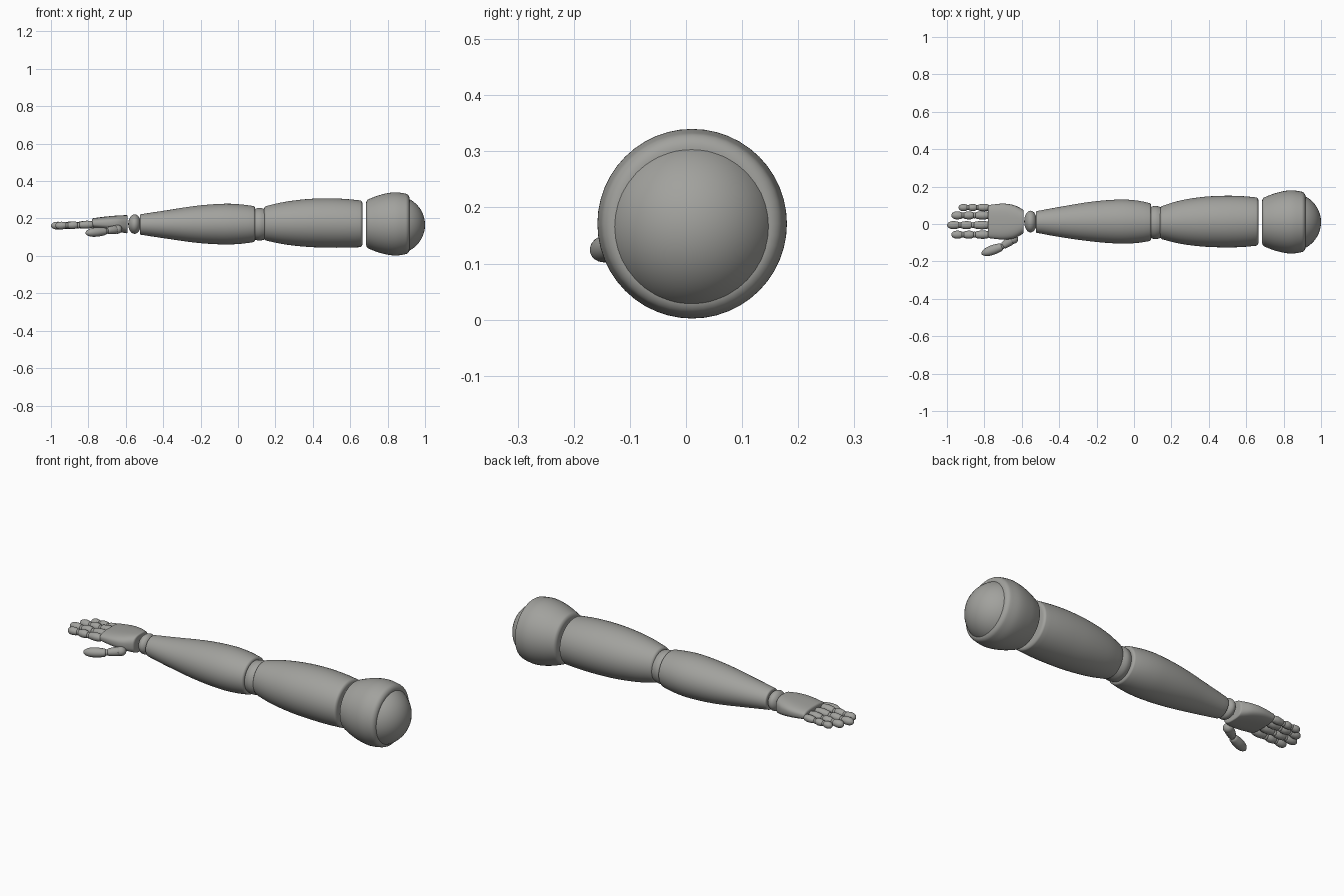
import bpy
import math
from mathutils import Vector

if "Cube" in bpy.data.objects:
    bpy.data.objects.remove(bpy.data.objects["Cube"])

grey = bpy.data.materials.new("warm grey")
grey.use_nodes = True
GREY = (0.36, 0.36, 0.34, 1)
grey.diffuse_color = GREY
grey.node_tree.nodes["Principled BSDF"].inputs["Base Color"].default_value = GREY


def station_at(stations, x):
    """Smoothly blend stations (x, centre y, centre z, radius y, radius z)."""
    last = len(stations) - 1
    i = 0
    while i < last - 1 and x > stations[i + 1][0]:
        i += 1
    a, b = stations[i], stations[i + 1]
    before, after = stations[max(i - 1, 0)], stations[min(i + 2, last)]
    h = b[0] - a[0]
    t = (x - a[0]) / h
    out = []
    for k in range(1, 5):
        ma = (b[k] - before[k]) / (b[0] - before[0]) * h
        mb = (after[k] - a[k]) / (after[0] - a[0]) * h
        out.append(a[k] * (1 + 2 * t) * (1 - t) ** 2 + ma * t * (1 - t) ** 2
                   + b[k] * t * t * (3 - 2 * t) - mb * t * t * (1 - t))
    return out


def loft(name, stations, start_round=(0.01, 0.01), end_round=(0.01, 0.01),
         power=2, sides=48, slices=20):
    """Skin oval rings along x; each end is rounded by (length, inset)."""
    x0, x1 = stations[0][0], stations[-1][0]
    steps = 6
    rings = []
    for i in range(steps):
        a = i / steps * math.pi / 2
        rings.append((x0 + start_round[0] * (1 - math.cos(a)),
                      start_round[1] * (1 - math.sin(a))))
    lo, hi = x0 + start_round[0], x1 - end_round[0]
    rings += [(lo + (hi - lo) * i / slices, 0) for i in range(slices + 1)]
    for i in range(1, steps + 1):
        a = i / steps * math.pi / 2
        rings.append((hi + end_round[0] * math.sin(a),
                      end_round[1] * (1 - math.cos(a))))
    verts = []
    for x, inset in rings:
        cy, cz, ry, rz = station_at(stations, x)
        for j in range(sides):
            a = 2 * math.pi * j / sides
            c, s = math.cos(a), math.sin(a)
            verts.append((x,
                          cy + max(ry - inset, 0.001) * math.copysign(abs(c) ** (2 / power), c),
                          cz + max(rz - inset, 0.001) * math.copysign(abs(s) ** (2 / power), s)))
    faces = [(i * sides + j, i * sides + (j + 1) % sides,
              (i + 1) * sides + (j + 1) % sides, (i + 1) * sides + j)
             for i in range(len(rings) - 1) for j in range(sides)]
    faces = [f[::-1] for f in faces]
    faces.append(tuple(range(sides)))
    faces.append(tuple(reversed(range(len(verts) - sides, len(verts)))))
    mesh = bpy.data.meshes.new(name)
    mesh.from_pydata(verts, [], [f[::-1] for f in faces])
    obj = bpy.data.objects.new(name, mesh)
    bpy.context.collection.objects.link(obj)
    return finish(obj)


def finish(obj):
    obj.data.materials.append(grey)
    bpy.ops.object.select_all(action="DESELECT")
    obj.select_set(True)
    bpy.context.view_layer.objects.active = obj
    bpy.ops.object.shade_smooth_by_angle(angle=math.radians(40))
    return obj


def ball(name, centre, radii):
    bpy.ops.mesh.primitive_uv_sphere_add(segments=48, ring_count=24, location=centre)
    obj = bpy.context.object
    obj.name = name
    obj.scale = radii
    return finish(obj)


def bone(name, start, end, radius, tip=False):
    """A rounded finger segment from start to end."""
    start, end = Vector(start), Vector(end)
    d = end - start
    n = d.length
    stations = [(0, 0, 0, radius * 0.8, radius * 0.75),
                (n * 0.45, 0, 0, radius, radius * 0.95),
                (n, 0, 0, radius * (0.75 if tip else 0.8), radius * 0.75)]
    end_round = (n * 0.35, radius * 0.75) if tip else (n * 0.12, radius * 0.25)
    obj = loft(name, stations, (n * 0.12, radius * 0.25), end_round, sides=20, slices=8)
    obj.rotation_euler = d.to_track_quat("X", "Z").to_euler()
    obj.location = start
    return obj


# Shoulder cup and the ball set in its end
Y, Z = 0.011, 0.171
loft("shoulder_cup", [(0.685, Y, Z, 0.127, 0.127), (0.76, Y, Z, 0.155, 0.155),
                      (0.84, Y, Z, 0.169, 0.169), (0.917, Y, Z, 0.158, 0.158)],
     (0.012, 0.016), (0.02, 0.022))
ball("shoulder_ball", (0.845, 0.01, 0.166), (0.155, 0.155, 0.155))

# Upper arm, elbow and forearm
loft("upper_arm", [(0.14, 0.007, 0.174, 0.086, 0.09), (0.24, 0.01, 0.175, 0.114, 0.112),
                   (0.36, 0.012, 0.176, 0.132, 0.127), (0.48, 0.013, 0.176, 0.138, 0.132),
                   (0.58, 0.013, 0.174, 0.136, 0.13), (0.665, 0.013, 0.171, 0.128, 0.124)],
     (0.012, 0.012), (0.012, 0.016))
loft("elbow_joint", [(0.08, 0.008, 0.169, 0.08, 0.08), (0.115, 0.008, 0.169, 0.089, 0.087),
                     (0.15, 0.008, 0.169, 0.08, 0.08)])
loft("forearm", [(-0.525, 0.011, 0.168, 0.057, 0.054), (-0.4, 0.011, 0.168, 0.08, 0.073),
                 (-0.22, 0.013, 0.169, 0.107, 0.099), (-0.07, 0.013, 0.17, 0.118, 0.109),
                 (0.02, 0.012, 0.17, 0.113, 0.105), (0.092, 0.01, 0.17, 0.1, 0.095)],
     (0.006, 0.007), (0.01, 0.012))
ball("wrist_joint", (-0.553, 0.013, 0.17), (0.034, 0.058, 0.052))

# Palm, thinner towards the knuckles
loft("palm", [(-0.78, 0.013, 0.174, 0.088, 0.027), (-0.7, 0.013, 0.174, 0.096, 0.037),
              (-0.64, 0.012, 0.172, 0.088, 0.044), (-0.59, 0.013, 0.169, 0.063, 0.049)],
     (0.008, 0.01), (0.006, 0.008), power=2.7)

# Four fingers of three segments with pin joints between
for label, y, tip_x in (("little", 0.088, -0.938), ("ring", 0.046, -0.977),
                        ("middle", -0.006, -1.0), ("index", -0.057, -0.977)):
    root = -0.775
    length = tip_x - root

    def along(t, z=0.163):
        return (root + length * t, y, z)

    r = 0.02 if label == "little" else 0.0225
    bone(label + "_lower", along(0, 0.168), along(0.36, 0.165), r)
    bone(label + "_middle", along(0.41, 0.165), along(0.67), r * 0.96)
    bone(label + "_tip", along(0.71), along(1, 0.161), r * 0.96, tip=True)
    for n, t in enumerate((0.385, 0.69)):
        ball(f"{label}_joint_{n + 1}", along(t), (0.012, r * 0.7, r * 0.7))

# Thumb
ball("thumb_root", (-0.645, -0.08, 0.142), (0.026, 0.026, 0.024))
bone("thumb_lower", (-0.635, -0.072, 0.142), (-0.7, -0.117, 0.135), 0.024)
ball("thumb_joint", (-0.704, -0.12, 0.133), (0.015, 0.015, 0.015))
bone("thumb_tip", (-0.705, -0.121, 0.132), (-0.815, -0.16, 0.122), 0.026, tip=True)
